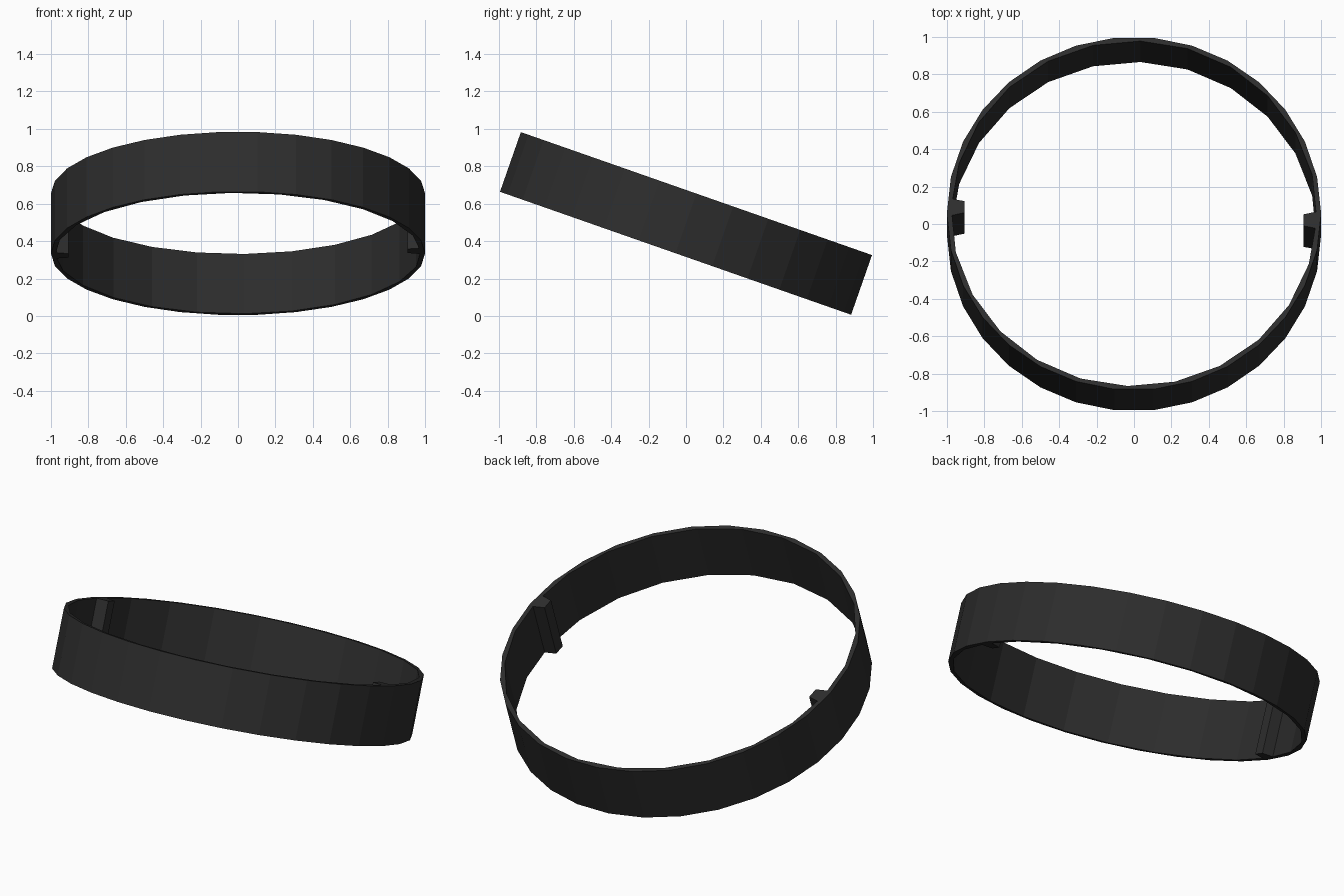
import bpy, bmesh, math
from mathutils import Matrix

if "Cube" in bpy.data.objects:
    bpy.data.objects.remove(bpy.data.objects["Cube"])

H = 0.338
TILT = Matrix.Translation((0, 0, 0.4945)) @ Matrix.Rotation(math.radians(-19.3), 4, 'X')

mat = bpy.data.materials.new("dark_rubber")
mat.diffuse_color = (0.026, 0.026, 0.026, 1)
mat.use_nodes = True
mat.node_tree.nodes["Principled BSDF"].inputs["Base Color"].default_value = mat.diffuse_color


def finish(bm, name):
    bmesh.ops.recalc_face_normals(bm, faces=bm.faces)
    mesh = bpy.data.meshes.new(name)
    bm.to_mesh(mesh)
    bm.free()
    obj = bpy.data.objects.new(name, mesh)
    bpy.context.collection.objects.link(obj)
    obj.matrix_world = TILT
    mesh.materials.append(mat)
    return obj


def prism(name, profile, height):
    bm = bmesh.new()
    base = bm.faces.new([bm.verts.new((x, y, -height / 2)) for x, y in profile])
    top = bmesh.ops.extrude_face_region(bm, geom=[base])["geom"]
    verts = [v for v in top if isinstance(v, bmesh.types.BMVert)]
    bmesh.ops.translate(bm, verts=verts, vec=(0, 0, height))
    return finish(bm, name)


def circle(radius, sides, offset=0):
    angles = [math.tau * i / sides + math.radians(offset) for i in range(sides)]
    return [(radius * math.cos(a), radius * math.sin(a)) for a in angles]


# Thin tilted band: faceted outside, slightly coarser inside
band = prism("band", circle(1.0, 30), H)
bore = prism("bore_cutter", circle(0.977, 24, -2), H * 2)
bore.hide_render = True
bore.hide_viewport = True
cut = band.modifiers.new("bore", 'BOOLEAN')
cut.operation = 'DIFFERENCE'
cut.solver = 'EXACT'
cut.object = bore

# Two inner ribs, placed by half-turn symmetry
rib = [(0.98, -0.085), (0.905, -0.07), (0.905, -0.005), (0.98, 0.012)]
for name, s in (("right_rib", 1), ("left_rib", -1)):
    prism(name, [(s * x, s * y) for x, y in rib], H)
